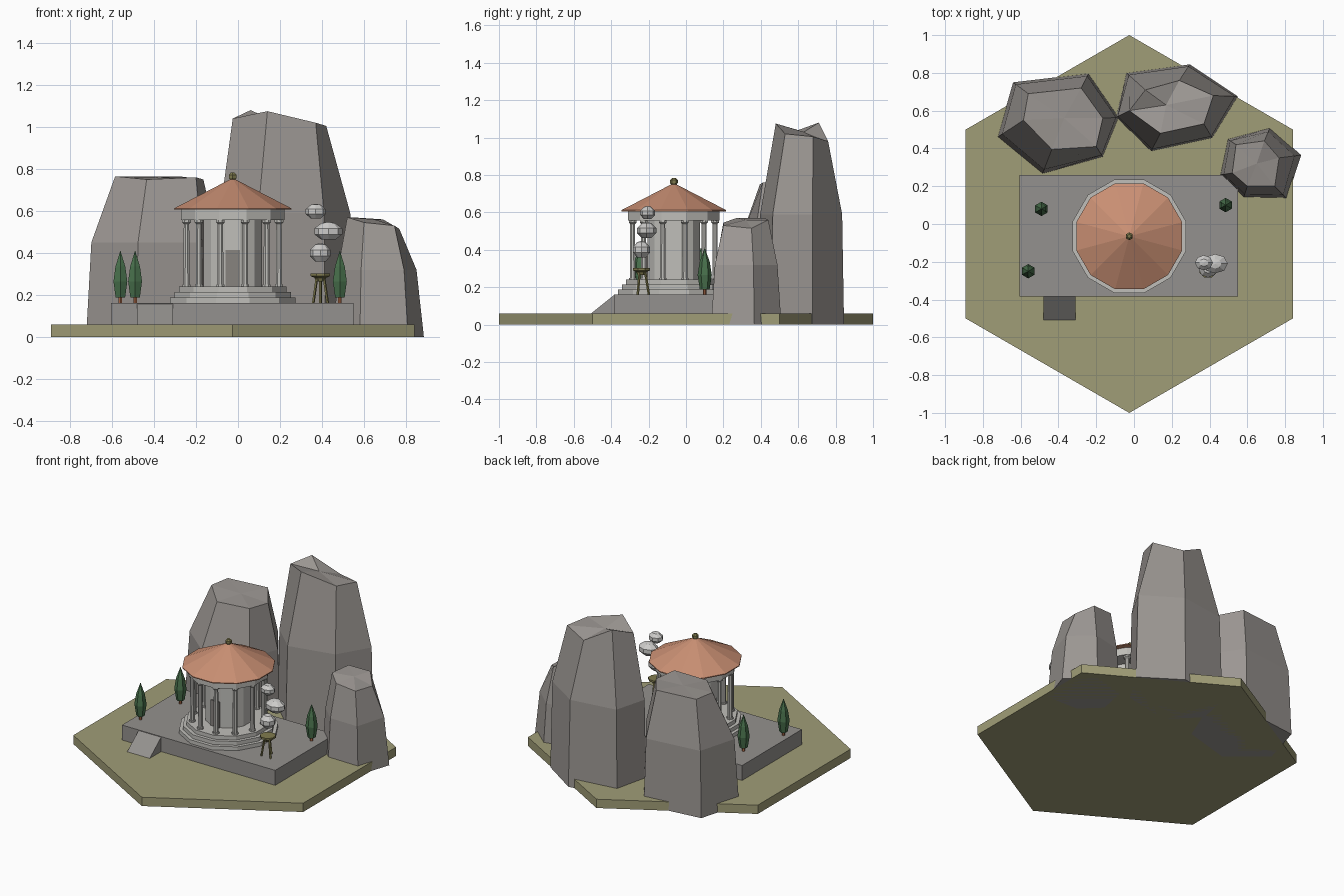
import bpy, bmesh, math
from mathutils import Vector

if "Cube" in bpy.data.objects:
    bpy.data.objects.remove(bpy.data.objects["Cube"])

def mat(name, r, g, b):
    lin = lambda c: ((c / 255 + 0.055) / 1.055) ** 2.4
    m = bpy.data.materials.new(name)
    m.diffuse_color = (lin(r), lin(g), lin(b), 1)
    m.use_nodes = True
    m.node_tree.nodes["Principled BSDF"].inputs["Base Color"].default_value = m.diffuse_color
    return m

GRASS = mat("dry_grass", 160, 157, 119)
ROCK = mat("rock_grey", 156, 151, 147)
PAVE = mat("paving_grey", 148, 145, 142)
MARBLE = mat("marble", 192, 191, 186)
ROOF = mat("terracotta", 201, 143, 115)
LEAF = mat("cypress_green", 72, 112, 76)
TRUNK = mat("trunk_brown", 168, 104, 70)
BRONZE = mat("bronze", 128, 123, 78)
DOOR = mat("door_grey", 135, 131, 127)
SMOKE = mat("smoke", 205, 204, 202)

def make(name, verts, faces, material):
    me = bpy.data.meshes.new(name)
    me.from_pydata([tuple(v) for v in verts], [], faces)
    bm = bmesh.new()
    bm.from_mesh(me)
    bmesh.ops.recalc_face_normals(bm, faces=bm.faces)
    bm.to_mesh(me)
    bm.free()
    me.materials.append(material)
    ob = bpy.data.objects.new(name, me)
    bpy.context.collection.objects.link(ob)
    return ob

def loft(name, rings, material, peak=None):
    """Skin equal-length rings; close with caps, or a fan to a peak point."""
    n = len(rings[0])
    verts = [v for r in rings for v in r]
    faces = [tuple(reversed(range(n)))]
    for k in range(len(rings) - 1):
        for i in range(n):
            a, b = k * n + i, k * n + (i + 1) % n
            faces.append((a, b, b + n, a + n))
    last = (len(rings) - 1) * n
    if peak:
        verts.append(peak)
        faces += [(last + i, last + (i + 1) % n, len(verts) - 1) for i in range(n)]
    else:
        faces.append(tuple(range(last, last + n)))
    return make(name, verts, faces, material)

def turned(name, x, y, profile, n, material, tip=None, offset=0.5):
    """Low-poly turned solid from (radius, z) pairs."""
    rings = [[(x + r * math.cos((i + offset) * math.tau / n),
               y + r * math.sin((i + offset) * math.tau / n), z)
              for i in range(n)] for r, z in profile]
    return loft(name, rings, material, (x, y, tip) if tip else None)

def box(name, x0, x1, y0, y1, z0, z1, material):
    ring = lambda z: [(x0, y0, z), (x1, y0, z), (x1, y1, z), (x0, y1, z)]
    return loft(name, [ring(z0), ring(z1)], material)

def rod(name, a, b, r, material):
    a, b = Vector(a), Vector(b)
    ring = lambda p: [p + Vector((r * math.cos(i * math.tau / 5),
                                  r * math.sin(i * math.tau / 5), 0)) for i in range(5)]
    return loft(name, [ring(a), ring(b)], material)

# ground and terrace
CX, CY = -0.025, -0.065
turned("hex_ground", CX, 0, [(1, 0), (1, 0.06)], 6, GRASS)
box("terrace", -0.605, 0.55, -0.385, 0.26, 0.055, 0.162, PAVE)
make("ramp", [(x, y, z) for x in (-0.48, -0.31)
              for y, z in ((-0.51, 0.058), (-0.38, 0.058), (-0.38, 0.162))],
     [(0, 1, 2), (3, 5, 4), (0, 2, 5, 3), (0, 3, 4, 1), (1, 4, 5, 2)], PAVE)

# round temple
for k, r in enumerate((0.31, 0.287, 0.264)):
    turned(f"step_{k+1}", CX, CY, [(r, 0.16 + 0.026 * k), (r, 0.188 + 0.026 * k)], 12, MARBLE)
turned("inner_chamber", CX, CY, [(0.145, 0.238), (0.145, 0.56)], 12, MARBLE)
box("door", CX - 0.034, CX + 0.034, CY - 0.147, CY - 0.135, 0.238, 0.415, DOOR)
for i in range(12):
    a = (i + 0.5) * math.tau / 12
    turned(f"column_{i+1}", CX + 0.228 * math.cos(a), CY + 0.228 * math.sin(a),
           [(0.021, 0.238), (0.021, 0.25), (0.016, 0.25), (0.014, 0.538),
            (0.022, 0.545), (0.022, 0.558)], 8, MARBLE)
turned("entablature", CX, CY, [(0.254, 0.556), (0.254, 0.607)], 12, MARBLE)
turned("roof", CX, CY, [(0.29, 0.606), (0.29, 0.612)], 12, ROOF, tip=0.757)
turned("finial", CX, CY, [(0.012, 0.745), (0.021, 0.758), (0.021, 0.772), (0.01, 0.783)],
       6, BRONZE)

# cypress trees
for k, (x, y) in enumerate(((-0.49, 0.08), (-0.56, -0.25), (0.485, 0.10))):
    turned(f"trunk_{k+1}", x, y, [(0.01, 0.16), (0.01, 0.2)], 6, TRUNK)
    turned(f"cypress_{k+1}", x, y, [(0.026, 0.188), (0.038, 0.265), (0.027, 0.335)],
           6, LEAF, tip=0.412)

# brazier on three legs
BX, BY = 0.392, -0.238
turned("brazier_bowl", BX, BY, [(0.022, 0.265), (0.03, 0.282), (0.05, 0.29), (0.05, 0.303)],
       8, BRONZE)
for i in range(3):
    a = math.radians(90 + 120 * i)
    c, s = math.cos(a), math.sin(a)
    rod(f"brazier_leg_{i+1}", (BX + 0.04 * c, BY + 0.04 * s, 0.16),
        (BX + 0.02 * c, BY + 0.02 * s, 0.28), 0.007, BRONZE)

# smoke puffs: faceted balls
for k, (x, y, z, rx, ry, rz) in enumerate((
        (0.392, -0.238, 0.40, 0.052, 0.048, 0.047),
        (0.43, -0.21, 0.503, 0.07, 0.054, 0.045),
        (0.37, -0.205, 0.597, 0.05, 0.042, 0.037))):
    rings = [[(x + rx * math.cos(p) * math.cos(i * math.tau / 8),
               y + ry * math.cos(p) * math.sin(i * math.tau / 8), z + rz * math.sin(p))
              for i in range(8)] for p in map(math.radians, (-62, -18, 18, 62))]
    loft(f"smoke_puff_{k+1}", rings, SMOKE, (x, y, z + rz))

# crags: base outline, top outline, shoulder height and inset
def crag(name, base, top, z_mid, inset, peak):
    ground = [Vector((x, y, 0)) for x, y in base]
    rim = [Vector(p) for p in top]
    mid = []
    for g, t in zip(ground, rim):
        p = g.lerp(t, inset)
        p.z = z_mid
        mid.append(p)
    loft(name, [ground, mid, rim], ROCK, peak)

crag("left_crag",
     [(-0.485, 0.265), (-0.165, 0.355), (-0.08, 0.565), (-0.24, 0.797), (-0.64, 0.75), (-0.723, 0.46)],
     [(-0.435, 0.395, 0.75), (-0.20, 0.41, 0.76), (-0.165, 0.56, 0.75), (-0.28, 0.72, 0.765),
      (-0.56, 0.69, 0.765), (-0.585, 0.55, 0.765)], 0.45, 0.18, (-0.37, 0.56, 0.76))
crag("tall_crag",
     [(0.09, 0.385), (0.415, 0.455), (0.55, 0.675), (0.295, 0.845), (-0.04, 0.80), (-0.095, 0.565)],
     [(0.14, 0.48, 1.075), (0.37, 0.53, 1.02), (0.42, 0.68, 1.005), (0.24, 0.76, 0.98),
      (0.06, 0.71, 1.08), (-0.025, 0.60, 1.04)], 0.59, 0.12, (0.17, 0.63, 1.03))
crag("small_crag",
     [(0.455, 0.26), (0.58, 0.14), (0.81, 0.135), (0.885, 0.365), (0.72, 0.51), (0.495, 0.45)],
     [(0.52, 0.27, 0.57), (0.60, 0.20, 0.545), (0.745, 0.20, 0.53), (0.768, 0.35, 0.515),
      (0.69, 0.44, 0.56), (0.54, 0.42, 0.57)], 0.32, 0.3, (0.65, 0.32, 0.56))
